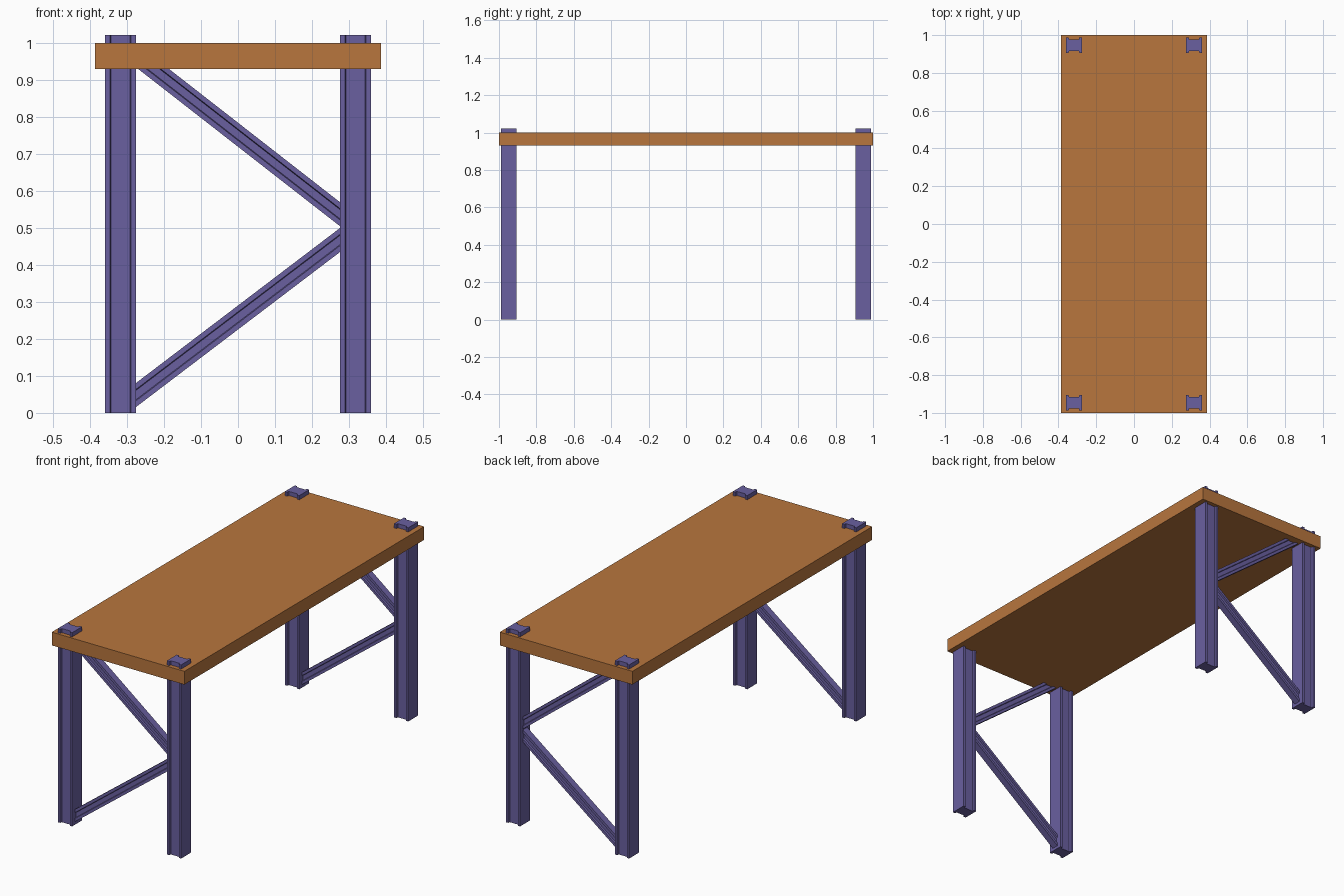
import bpy, bmesh
from mathutils import Vector

if "Cube" in bpy.data.objects:
    bpy.data.objects.remove(bpy.data.objects["Cube"])


def material(name, rgb):
    m = bpy.data.materials.new(name)
    m.diffuse_color = (*rgb, 1)
    m.use_nodes = True
    m.node_tree.nodes["Principled BSDF"].inputs["Base Color"].default_value = m.diffuse_color
    return m


WOOD = material("orange_top", (0.479, 0.181, 0.048))
STEEL = material("purple_frame", (0.144, 0.117, 0.352))


def i_profile(w, d, flange, notch):
    # grooved section: w across the flanges, d deep, grooves on the two d sides
    a, b, c = w / 2, d / 2, w / 2 - flange
    quarter = [(a, b), (c, b), (c - 0.003, b - notch)]
    left = [(-x, y) for x, y in reversed(quarter)]
    upper = quarter + left
    return upper + [(x, -y) for x, y in reversed(upper)]


def beam(name, profile, u, v, start, end, mat):
    # sweep the section straight from start to end, ends parallel to u and v
    bm = bmesh.new()
    u, v = Vector(u), Vector(v)
    rings = [[bm.verts.new(Vector(p) + u * x + v * y) for x, y in profile]
             for p in (start, end)]
    bm.faces.new(rings[0])
    bm.faces.new(rings[1])
    n = len(profile)
    for i in range(n):
        j = (i + 1) % n
        bm.faces.new((rings[0][i], rings[0][j], rings[1][j], rings[1][i]))
    bmesh.ops.recalc_face_normals(bm, faces=bm.faces)
    me = bpy.data.meshes.new(name)
    bm.to_mesh(me)
    bm.free()
    me.materials.append(mat)
    ob = bpy.data.objects.new(name, me)
    bpy.context.collection.objects.link(ob)
    return ob


X, Y, Z = (1, 0, 0), (0, 1, 0), (0, 0, 1)

# table top
slab = [(-0.387, -1), (0.387, -1), (0.387, 1), (-0.387, 1)]
beam("table_top", slab, X, Y, (0, 0, 0.93), (0, 0, 1.0), WOOD)

leg = i_profile(0.083, 0.083, 0.013, 0.011)
brace = i_profile(0.065, 0.036, 0.017, 0.008)

for end, sy in (("front", -1), ("back", 1)):
    y = sy * 0.947
    # legs, standing slightly proud of the top
    for side, sx in (("left", -1), ("right", 1)):
        x = sx * 0.318
        beam(f"{end}_{side}_leg", leg, X, Y, (x, y, 0), (x, y, 1.022), STEEL)
    # diagonal braces meeting at the middle of the right leg
    beam(f"{end}_upper_brace", brace, Z, Y,
         (-0.283, y, 0.973), (0.283, y, 0.532), STEEL)
    beam(f"{end}_lower_brace", brace, Z, Y,
         (-0.283, y, 0.043), (0.283, y, 0.473), STEEL)
